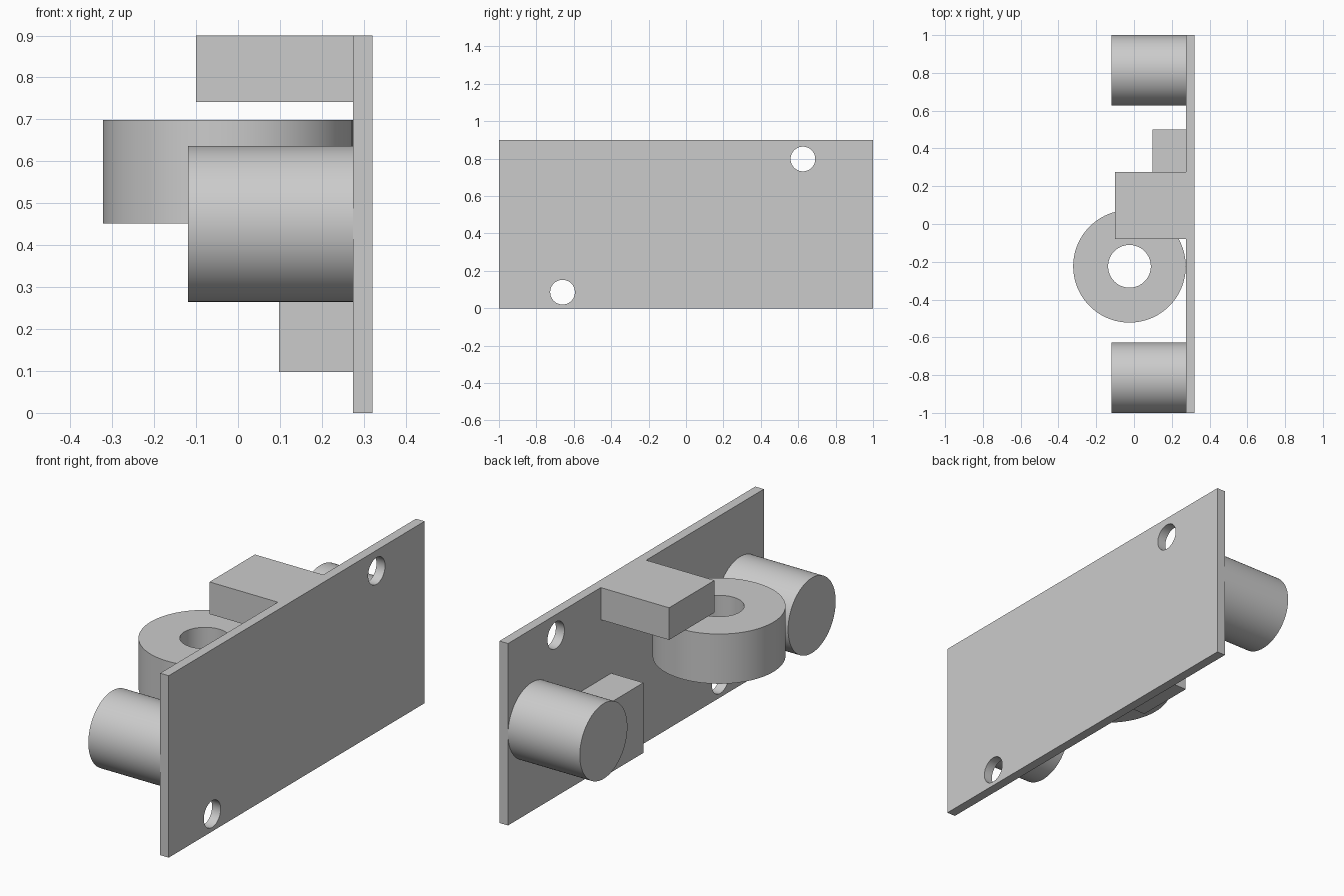
import bpy
from math import pi, radians

default = bpy.data.objects.get("Cube")
if default:
    bpy.data.objects.remove(default, do_unlink=True)

grey = bpy.data.materials.new("light_grey")
grey.use_nodes = True
COLOUR = (0.6, 0.6, 0.6, 1)
grey.diffuse_color = COLOUR
grey.node_tree.nodes["Principled BSDF"].inputs["Base Color"].default_value = COLOUR


def finish(name):
    ob = bpy.context.object
    ob.name = name
    ob.data.materials.append(grey)
    return ob


def box(name, low, high):
    """Box between two opposite corners."""
    centre = [(a + b) / 2 for a, b in zip(low, high)]
    bpy.ops.mesh.primitive_cube_add(size=1, location=centre)
    bpy.context.object.scale = [b - a for a, b in zip(low, high)]
    bpy.ops.object.transform_apply(location=False, rotation=False, scale=True)
    return finish(name)


def cylinder(name, centre, radius, depth, along_x=False):
    """Smooth cylinder standing along z, or lying along x."""
    bpy.ops.mesh.primitive_cylinder_add(
        vertices=96, radius=radius, depth=depth, location=centre,
        rotation=(0, pi / 2 if along_x else 0, 0))
    bpy.ops.object.shade_smooth_by_angle(angle=radians(30))
    return finish(name)


def cut(target, cutter):
    cutter.hide_render = True
    cutter.hide_set(True)
    mod = target.modifiers.new(cutter.name, "BOOLEAN")
    mod.operation = "DIFFERENCE"
    mod.solver = "EXACT"
    mod.object = cutter
    bpy.context.view_layer.objects.active = target
    target.select_set(True)
    bpy.ops.object.modifier_apply(modifier=mod.name)
    bpy.data.objects.remove(cutter, do_unlink=True)


INNER, OUTER = 0.274, 0.321   # faces of the mounting plate

# Mounting plate with two screw holes
plate = box("mounting_plate", (INNER, -1, 0), (OUTER, 1, 0.9))
for y, z in ((0.625, 0.798), (-0.66, 0.086)):
    cut(plate, cylinder("screw_hole", ((INNER + OUTER) / 2, y, z), 0.066, 0.2, True))
bpy.context.view_layer.objects.active = plate
bpy.ops.object.select_all(action="DESELECT")
plate.select_set(True)
bpy.ops.object.shade_smooth_by_angle(angle=radians(30))

# Round barrels at both ends
TIP = -0.119
for name, side in (("front_barrel", -1), ("back_barrel", 1)):
    cylinder(name, ((TIP + INNER) / 2, side * 0.814, 0.451), 0.186, INNER - TIP, True)

# Ring touching the plate
ring = cylinder("ring", (-0.024, -0.224, 0.575), 0.298, 0.246)
cut(ring, cylinder("ring_bore", (-0.024, -0.224, 0.575), 0.113, 0.5))
bpy.ops.object.select_all(action="DESELECT")
ring.select_set(True)
bpy.context.view_layer.objects.active = ring
bpy.ops.object.shade_smooth_by_angle(angle=radians(30))

# Rectangular blocks
box("upper_block", (-0.1, -0.08, 0.741), (INNER, 0.275, 0.9))
box("lower_block", (0.098, 0.193, 0.098), (INNER, 0.5, 0.445))
